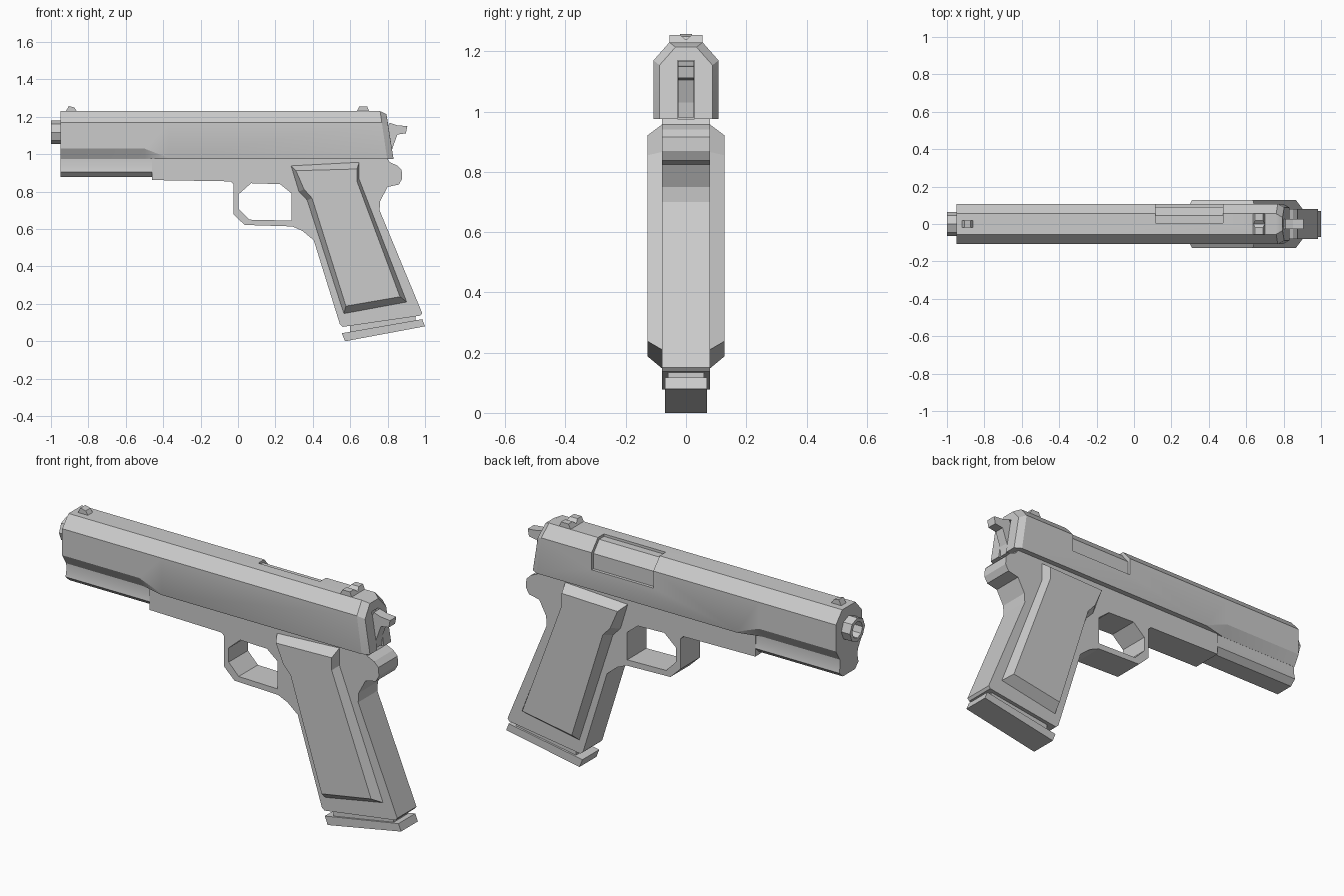
import bpy, bmesh

if "Cube" in bpy.data.objects:
    bpy.data.objects.remove(bpy.data.objects["Cube"])


def loft(name, rings):
    """Closed solid skinned through rings of equal point count."""
    bm = bmesh.new()
    vr = [[bm.verts.new(p) for p in r] for r in rings]
    n = len(vr[0])
    for a, b in zip(vr, vr[1:]):
        for i in range(n):
            j = (i + 1) % n
            bm.faces.new((a[i], a[j], b[j], b[i]))
    bm.faces.new(vr[0])
    bm.faces.new(vr[-1])
    bmesh.ops.recalc_face_normals(bm, faces=bm.faces)
    me = bpy.data.meshes.new(name)
    bm.to_mesh(me)
    bm.free()
    ob = bpy.data.objects.new(name, me)
    bpy.context.collection.objects.link(ob)
    return ob


def side_prism(name, pts, half):
    """Side (x, z) profile extruded across the width."""
    return loft(name, [[(x, y, z) for x, z in pts] for y in (-half, half)])


def long_prism(name, pts, x0, x1):
    """Cross-section (y, z) extruded along the length."""
    return loft(name, [[(x, y, z) for y, z in pts] for x in (x0, x1)])


def sym(half):
    return half + [(-y, z) for y, z in reversed(half)]


def activate(ob):
    bpy.ops.object.select_all(action='DESELECT')
    ob.select_set(True)
    bpy.context.view_layer.objects.active = ob


def cut(ob, cutter):
    m = ob.modifiers.new("cut", 'BOOLEAN')
    m.operation = 'DIFFERENCE'
    m.solver = 'EXACT'
    m.object = cutter
    activate(ob)
    bpy.ops.object.modifier_apply(modifier=m.name)
    bpy.data.objects.remove(cutter)


# Slide: undercut nose, plain body, slanted and bevelled rear
def section(zb, wb, x=None, rear=0, inset=0):
    pts = sym([(.055, 1.23), (.108, 1.17), (.108, zb), (wb, .975)])
    out = []
    for y, z in pts:
        xx = x if x is not None else .76 + rear + .147 * (1.23 - z)
        s = 1 if y > 0 else -1
        out.append((xx, y - s * inset, z - (inset * .8 if z > 1.1 else 0)))
    return out


slide = loft("slide", [
    section(1.03, .075, x=-.95),
    section(1.03, .075, x=-.5),
    section(.98, .107, x=-.37),
    section(.98, .107, rear=0),
    section(.98, .107, rear=.034, inset=.02)])
cut(slide, long_prism("port_cutter", [
    (.005, 1.3), (.005, 1.217), (.045, 1.217), (.092, 1.16),
    (.092, 1.08), (.2, 1.08), (.2, 1.3)], .115, .475))
cut(slide, long_prism("slot_cutter", sym([(.028, 1.17), (.028, .95)]), .785, .95))

# Lower nose of the slide
nose = long_prism("slide_nose", sym([
    (.075, .99), (.073, .94), (.08, .905), (.05, .877)]), -.95, -.455)

# Barrel muzzle: octagonal tube
bpy.ops.mesh.primitive_cylinder_add(vertices=8, radius=.063, depth=.1,
                                    location=(-.95, 0, 1.117),
                                    rotation=(0, 1.5708, 0))
barrel = bpy.context.object
barrel.name = "barrel"
bpy.ops.object.transform_apply(rotation=True)
bpy.ops.mesh.primitive_cylinder_add(vertices=8, radius=.043, depth=.1,
                                    location=(-.98, 0, 1.117),
                                    rotation=(0, 1.5708, 0))
cut(barrel, bpy.context.object)

# Frame with trigger guard, grip and tang
frame = side_prism("frame", [
    (-.46, .975), (-.46, .862), (-.04, .855), (-.025, .84), (-.025, .68),
    (.035, .622), (.29, .614), (.345, .59), (.405, .54), (.545, .09),
    (.56, .077), (.975, .137), (.985, .15), (.757, .7), (.76, .75),
    (.80, .825), (.86, .838), (.878, .87), (.875, .915), (.85, .94),
    (.81, .958), (.80, .975)], .08)
cut(frame, side_prism("guard_cutter", [
    (.002, .785), (.07, .845), (.225, .84), (.287, .79), (.287, .645),
    (.06, .65), (.002, .71)], .2))

# Grip panels, bevelled outward and mirrored
outer = [(.284, .938), (.648, .957), (.648, .866), (.902, .21), (.566, .148),
         (.37, .754), (.326, .80)]
inner = [(.31, .912), (.636, .921), (.636, .855), (.866, .238), (.577, .188),
         (.396, .765), (.353, .813)]
grip = loft("grip_panels", [[(x, -.075, z) for x, z in outer],
                            [(x, -.08, z) for x, z in outer],
                            [(x, -.128, z) for x, z in inner]])
mir = grip.modifiers.new("mirror", 'MIRROR')
mir.use_axis = (False, True, False)
mir.use_clip = False

# Magazine neck and base plate
side_prism("magazine", [(.60, .12), (.60, .03), (.95, .09), (.95, .16)], .06)
side_prism("magazine_base", [
    (.555, .043), (.572, 0), (1.0, .08), (.985, .118)], .07)

# Hammer
side_prism("hammer", [
    (.78, .98), (.78, 1.1), (.81, 1.168), (.85, 1.155), (.905, 1.15),
    (.898, 1.112), (.852, 1.105), (.825, 1.03), (.82, .98)], .026)

# Sights
side_prism("front_sight", [
    (-.925, 1.22), (-.905, 1.258), (-.875, 1.25), (-.855, 1.22)], .02)
notch = [(-.055, 1.22), (-.055, 1.255), (-.02, 1.255), (0, 1.238),
         (.02, 1.255), (.055, 1.255), (.055, 1.22)]
loft("rear_sight", [[(x0 + k * (z - 1.22), y, z) for y, z in notch]
                    for x0, k in ((.63, .5), (.705, -.4))])

# Smooth gentle curves, keep the hard edges
for ob in (slide, nose):
    activate(ob)
    bpy.ops.object.shade_smooth_by_angle(angle=.5)
